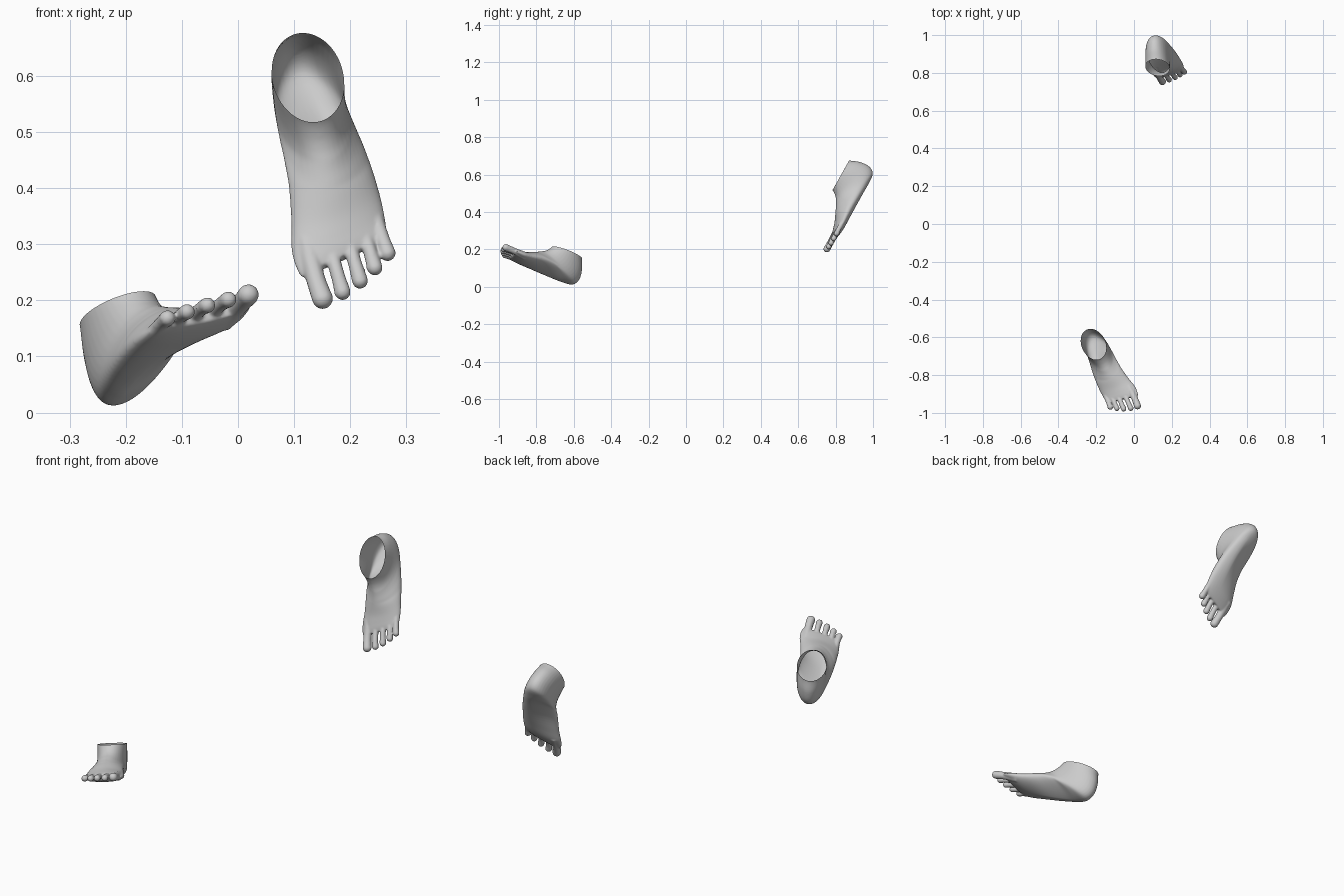
import bpy, bmesh
from math import sin, cos, pi
from mathutils import Vector, Matrix

if "Cube" in bpy.data.objects:
    bpy.data.objects.remove(bpy.data.objects["Cube"])

# Local foot frame: x = heel to toe, y = towards the big toe, z = up from the sole
ANKLE_HEIGHT = 0.153

# heel/sole point (x, z), instep point (x, z), inner edge, outer edge, skew, arch
SECTIONS = [
    (.030, .185, .205, .185, .063, -.062, 0, 0),
    (.030, .153, .214, .153, .064, -.063, 0, 0),
    (.010, .100, .232, .128, .063, -.063, 0, 0),
    (.006, .045, .250, .113, .062, -.064, 0, 0),
    (.030, .008, .268, .103, .062, -.068, 0, 0),
    (.085, .000, .285, .094, .062, -.076, 0, .010),
    (.150, .000, .305, .085, .061, -.085, 0, .025),
    (.230, .000, .325, .076, .062, -.092, .05, .025),
    (.310, .000, .360, .060, .070, -.096, .12, .010),
    (.365, .000, .390, .050, .079, -.096, .20, 0),
    (.405, .004, .412, .043, .077, -.094, .28, 0),
    (.425, .010, .428, .036, .072, -.088, .30, 0),
]

# base, neck and tip of each toe: x, y, z, radius
TOES = [
    [(.380, .052, .026, .022), (.450, .052, .026, .0175), (.500, .047, .026, .0190)],
    [(.380, .015, .028, .015), (.450, .012, .028, .0125), (.492, .009, .023, .0148)],
    [(.370, -.020, .027, .015), (.435, -.023, .027, .0125), (.475, -.026, .022, .0145)],
    [(.360, -.050, .025, .015), (.415, -.054, .025, .0125), (.453, -.057, .021, .0143)],
    [(.340, -.075, .022, .015), (.395, -.081, .023, .0130), (.428, -.085, .021, .0148)],
]


def spline(rows, steps):
    """Smooth in-between rows through the given ones."""
    out = []
    n = len(rows)
    for i in range(n - 1):
        a, b, c, d = (rows[min(max(i + k, 0), n - 1)] for k in (-1, 0, 1, 2))
        for j in range(steps):
            t = j / steps
            out.append([q + .5 * t * (r - p + t * (2*p - 5*q + 4*r - s + t * (3*(q - r) + s - p)))
                        for p, q, r, s in zip(a, b, c, d)])
    return out + [list(rows[-1])]


def loft(bm, rings):
    """Closed skin over a list of point rings."""
    loops = [[bm.verts.new(p) for p in ring] for ring in rings]
    n = len(loops[0])
    faces = [bm.faces.new((a[i], a[(i + 1) % n], b[(i + 1) % n], b[i]))
             for a, b in zip(loops, loops[1:]) for i in range(n)]
    faces += [bm.faces.new(loops[0][::-1]), bm.faces.new(loops[-1])]
    bmesh.ops.recalc_face_normals(bm, faces=faces)


def body_ring(row, n=40):
    pu, pw, qu, qw, inner, outer, skew, arch = row
    mid, half = (inner + outer) / 2, (inner - outer) / 2
    ridge = min(1, max(0, (pu - .03) / .15))      # instep leans inward ahead of the heel
    pts = []
    for i in range(n):
        t = 2 * pi * i / n
        f = (1 - cos(t)) / 2                      # 0 at the sole, 1 at the instep
        side = sin(t)
        width = half * side * (1 - .18 * ridge * (f - .5))
        s = mid + width + .018 * ridge * (f - .3)
        lift = arch * max(0, side + .2) * (1 - f)
        pts.append((pu + (qu - pu) * f + skew * s, s, pw + (qw - pw) * f + lift))
    return pts


def toe_rings(toe, n=16):
    rows = spline(toe, 6)
    x, y, z, r = rows[-1]
    rows += [(x + r * sin(a), y, z, r * cos(a)) for a in (.3, .6, .9, 1.15, 1.35, 1.5)]
    return [[(x, y + r * cos(2 * pi * i / n), z + r * sin(2 * pi * i / n)) for i in range(n)]
            for x, y, z, r in rows]


def foot_mesh():
    bm = bmesh.new()
    loft(bm, [body_ring(r) for r in spline(SECTIONS, 5)])
    for toe in TOES:
        loft(bm, toe_rings(toe))
    raw = bpy.data.meshes.new("foot_raw")
    bm.to_mesh(raw)
    bm.free()
    # fuse body and toes into one soft skin
    helper = bpy.data.objects.new("foot_helper", raw)
    bpy.context.collection.objects.link(helper)
    rm = helper.modifiers.new("fuse", 'REMESH')
    rm.mode = 'VOXEL'
    rm.voxel_size = .003
    sm = helper.modifiers.new("soften", 'SMOOTH')
    sm.factor, sm.iterations = .5, 10
    dg = bpy.context.evaluated_depsgraph_get()
    mesh = bpy.data.meshes.new_from_object(helper.evaluated_get(dg))
    bpy.data.objects.remove(helper)
    # open the ankle
    bm = bmesh.new()
    bm.from_mesh(mesh)
    bmesh.ops.bisect_plane(bm, geom=bm.verts[:] + bm.edges[:] + bm.faces[:],
                           plane_co=(0, 0, ANKLE_HEIGHT), plane_no=(0, 0, 1), clear_outer=True)
    for f in bm.faces:
        f.smooth = True
    bm.to_mesh(mesh)
    bm.free()
    return mesh


def place(name, mesh, origin, forward, inward, mirrored):
    u = Vector(forward).normalized()
    s = Vector(inward)
    s = (s - u * s.dot(u)).normalized()
    w = s.cross(u) if mirrored else u.cross(s)
    m = Matrix((u, s, w)).transposed().to_4x4()
    m.translation = origin
    mesh.transform(m)
    if mirrored:
        mesh.flip_normals()
    bpy.context.collection.objects.link(bpy.data.objects.new(name, mesh))


base = foot_mesh()
# planted right foot and raised left foot
place("right_foot", base.copy(), (-.229, -.582, -.006), (.43, -.83, .38), (.87, .49, .077), False)
place("left_foot", base, (.102, 1.02, .627), (.19, -.48, -.86), (-.98, -.09, -.16), True)
